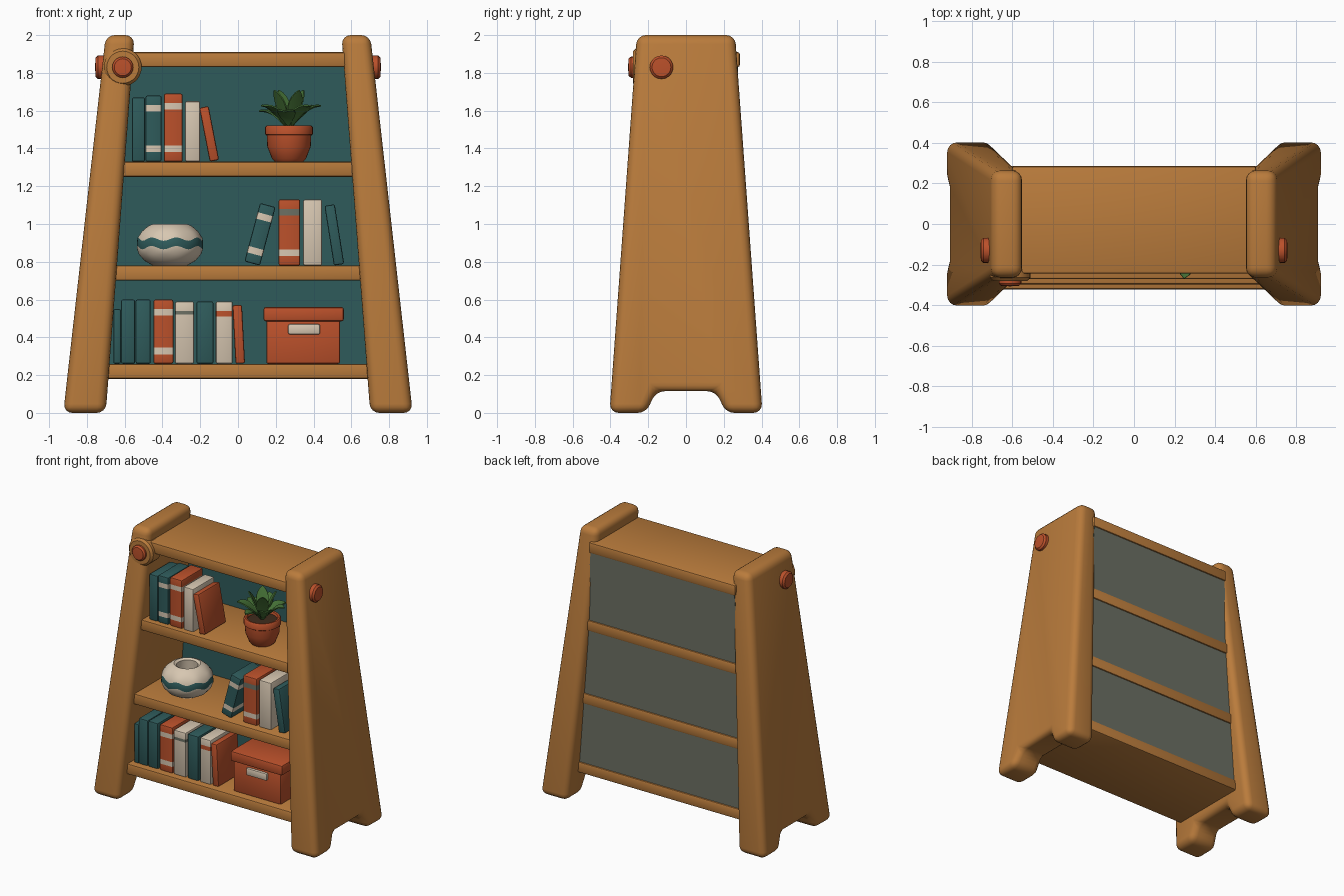
import bpy, bmesh, math
from mathutils import Matrix, Vector

if "Cube" in bpy.data.objects:
    bpy.data.objects.remove(bpy.data.objects["Cube"])

COL = {
    "wood": (0.49, 0.20, 0.045), "teal": (0.028, 0.105, 0.105),
    "terracotta": (0.50, 0.082, 0.024), "cream": (0.68, 0.57, 0.44),
    "leaf_green": (0.062, 0.17, 0.038), "grey": (0.15, 0.162, 0.127),
    "soil": (0.05, 0.025, 0.012),
}
MAT = {}
for n, c in COL.items():
    MAT[n] = bpy.data.materials.new(n)
    MAT[n].diffuse_color = (*c, 1)


def make(name, verts, faces, mats, bevel=0.0, seg=2, matrix=None):
    """Mesh object from points; mats is one name or one name per face."""
    if isinstance(mats, str):
        mats = [mats] * len(faces)
    used = list(dict.fromkeys(mats))
    me = bpy.data.meshes.new(name)
    bm = bmesh.new()
    vs = [bm.verts.new(v) for v in verts]
    for f, m in zip(faces, mats):
        bm.faces.new([vs[i] for i in f]).material_index = used.index(m)
    bmesh.ops.remove_doubles(bm, verts=bm.verts, dist=1e-5)
    bmesh.ops.recalc_face_normals(bm, faces=bm.faces)
    bm.to_mesh(me)
    bm.free()
    for m in used:
        me.materials.append(MAT[m])
    ob = bpy.data.objects.new(name, me)
    bpy.context.collection.objects.link(ob)
    if matrix:
        ob.matrix_world = matrix
    if bevel:
        b = ob.modifiers.new("bevel", "BEVEL")
        b.width, b.segments, b.limit_method = bevel, seg, "ANGLE"
    return ob


def stack(name, levels, mats, bevel=0.0, matrix=None):
    """Box of stacked rectangles (z, x0, x1, y0, y1), one colour per layer."""
    v, f, m = [], [], []
    for z, x0, x1, y0, y1 in levels:
        v += [(x0, y0, z), (x1, y0, z), (x1, y1, z), (x0, y1, z)]
    k = len(levels) - 1
    mats = [mats] * k if isinstance(mats, str) else mats
    for i in range(k):
        for j in range(4):
            n = (j + 1) % 4
            f.append((4 * i + j, 4 * i + n, 4 * i + 4 + n, 4 * i + 4 + j))
            m.append(mats[i])
    f += [(3, 2, 1, 0), tuple(4 * k + j for j in range(4))]
    m += [mats[0], mats[-1]]
    return make(name, v, f, m, bevel, matrix=matrix)


def lathe(name, prof, mats, matrix, n=32, wave=()):
    """Turned shape from (radius, height) rows; rows in wave get a wavy height."""
    v, f, m = [], [], []
    k = len(prof) - 1
    mats = [mats] * k if isinstance(mats, str) else mats
    for i, (r, z) in enumerate(prof):
        for j in range(n):
            a = 2 * math.pi * j / n
            dz = 0.009 * math.sin(8 * a) if i in wave else 0
            v.append((r * math.cos(a), r * math.sin(a), z + dz))
    for i in range(k):
        for j in range(n):
            q = (j + 1) % n
            a, b, c, d = i * n + j, i * n + q, i * n + n + q, i * n + n + j
            # collapse the quads that touch the axis
            f.append((a, c, d) if prof[i][0] == 0 else (a, b, c) if prof[i + 1][0] == 0 else (a, b, c, d))
            m.append(mats[i])
    return make(name, v, f, m, matrix=matrix)


def outer(z):
    return 0.925 - 0.1125 * z


def inner(z):
    return 0.70 - 0.076 * z


# leaning side panels with a notch between the feet
side = [(-0.405, 0), (-0.21, 0), (-0.16, 0.115), (0.16, 0.115), (0.21, 0),
        (0.405, 0), (0.26, 2), (-0.26, 2)]
for s, tag in ((-1, "left"), (1, "right")):
    v = [(s * outer(z), y, z) for y, z in side] + [(s * inner(z), y, z) for y, z in side]
    f = [tuple(range(8)), tuple(range(15, 7, -1))]
    f += [(i, (i + 1) % 8, 8 + (i + 1) % 8, 8 + i) for i in range(8)]
    make(tag + "_side_panel", v, f, "wood", 0.048, 4)

# shelves, top board
for name, z0, z1 in (("bottom_shelf", 0.18, 0.26), ("lower_shelf", 0.70, 0.78),
                     ("upper_shelf", 1.25, 1.33), ("top_board", 1.83, 1.91)):
    w, y0 = inner(z0) + 0.04, -0.33 + 0.047 * z0
    stack(name, [(z, -w, w, y0, 0.285) for z in (z0, z1)], "wood", 0.012)

# back panel: teal inside, grey outside
back = stack("back_panel", [(z, -inner(z) - 0.03, inner(z) + 0.03, 0.255, 0.275)
                            for z in (0.21, 1.88)], "teal")
back.data.materials.append(MAT["grey"])
for p in back.data.polygons:
    p.material_index = 1 if p.normal.y > 0.5 else 0

# pegs and the wooden boss at the front left
PEG = [(0, -0.05), (0.062, -0.05), (0.062, 0.025), (0.05, 0.037), (0, 0.04)]
for s, tag in ((-1, "left"), (1, "right")):
    lathe(tag + "_peg", PEG, "terracotta",
          Matrix.Translation((s * 0.717, -0.13, 1.83)) @ Matrix.Rotation(s * math.pi / 2, 4, "Y"), 20)
front = Matrix.Rotation(math.pi / 2, 4, "X")
lathe("front_boss", [(0, -0.1), (0.10, -0.1), (0.10, -0.012), (0.085, 0.004), (0, 0.006)],
      "wood", Matrix.Translation((-0.61, -0.276, 1.83)) @ front, 28)
lathe("front_peg", [(r * 0.9, z) for r, z in PEG], "terracotta",
      Matrix.Translation((-0.61, -0.267, 1.83)) @ front, 20)

# books: x centre, width, height, colour, bands (z0, z1, colour), lean in degrees
T, O, C, G = "teal", "terracotta", "cream", "grey"


def two(h, c=C, c2=C):
    return [(0.05, 0.085, c), (h - 0.085, h - 0.05, c2)]


ROWS = [
    ("upper", 1.33, -0.24, 0.25, [
        (-0.527, 0.07, 0.34, T, [], 0), (-0.447, 0.085, 0.35, T, two(0.35), 0),
        (-0.343, 0.10, 0.36, O, two(0.36), 0), (-0.24, 0.08, 0.32, C, [], 0),
        (-0.125, 0.05, 0.29, O, [], -11)]),
    ("middle", 0.78, -0.25, 0.25, [
        (0.075, 0.085, 0.32, T, two(0.32), 15), (0.272, 0.115, 0.35, O, two(0.35, C, G), 0),
        (0.395, 0.10, 0.35, C, [], 0), (0.535, 0.055, 0.32, T, [], -9)]),
    ("lower", 0.26, -0.28, 0.25, [
        (-0.64, 0.04, 0.29, T, [], 0), (-0.582, 0.075, 0.34, T, [], 0),
        (-0.502, 0.08, 0.34, T, [], 0), (-0.395, 0.105, 0.34, O, two(0.34), 0),
        (-0.283, 0.10, 0.33, C, [(0.26, 0.28, G)], 0), (-0.175, 0.09, 0.33, T, [], 0),
        (-0.073, 0.09, 0.33, C, [(0.25, 0.28, O)], 0), (0.012, 0.05, 0.31, O, [], -3)]),
]
for row, z, y, d, books in ROWS:
    for i, (x, w, h, col, bands, lean) in enumerate(books):
        zs, ms = [0], []
        for b0, b1, bc in bands:
            zs += [b0, b1]
            ms += [col, bc]
        zs.append(h)
        ms.append(col)
        a = math.radians(lean)
        mw = Matrix.Translation((x, y, z + abs(math.sin(a)) * w / 2)) @ Matrix.Rotation(a, 4, "Y")
        stack(f"{row}_book_{i + 1}", [(q, -w / 2, w / 2, 0, d) for q in zs], ms, 0.01, mw)

# storage box with lid and handle
stack("box_body", [(0.26, 0.15, 0.54, -0.27, -0.01), (0.50, 0.15, 0.54, -0.27, -0.01)], O, 0.01)
stack("box_lid", [(0.485, 0.135, 0.56, -0.285, 0.005), (0.56, 0.135, 0.56, -0.285, 0.005)], O, 0.012)
stack("box_handle", [(0.415, 0.265, 0.435, -0.288, -0.26), (0.47, 0.265, 0.435, -0.288, -0.26)], C, 0.01)

# round bowl with a wavy teal band
lathe("bowl", [(0, 0), (0.09, 0), (0.135, 0.025), (0.165, 0.06), (0.176, 0.095), (0.173, 0.14),
               (0.15, 0.18), (0.115, 0.21), (0.09, 0.22), (0.072, 0.21), (0.075, 0.17),
               (0.08, 0.08), (0, 0.07)],
      [C] * 4 + [T] + [C] * 7, Matrix.Translation((-0.36, -0.08, 0.78)), 64, (4, 5))

# plant pot with soil
POT = Vector((0.27, -0.10, 1.33))
lathe("plant_pot", [(0, 0), (0.075, 0), (0.09, 0.015), (0.115, 0.08), (0.118, 0.14), (0.126, 0.145),
                    (0.126, 0.182), (0.118, 0.192), (0.105, 0.19), (0.10, 0.172), (0, 0.178)],
      [O] * 9 + ["soil"], Matrix.Translation(POT))


def leaf(name, azim, reach, rise, droop, width):
    """Arched leaf folded along its middle."""
    v, f, n = [], [], 8
    for i in range(n + 1):
        t = i / n
        w = 0.006 + width * math.sin(math.pi * max(0, (t - 0.15) / 0.85) ** 0.9) if i < n else 0.001
        r, h = reach * t, rise * t - droop * t * t
        v += [(r, -w, h + w * 0.25), (r, 0, h), (r, w, h + w * 0.25)]
    for i in range(n):
        f += [(3 * i + j, 3 * i + j + 1, 3 * i + j + 4, 3 * i + j + 3) for j in (0, 1)]
    ob = make(name, v, f, "leaf_green", matrix=Matrix.Translation(POT + Vector((0, 0, 0.17)))
              @ Matrix.Rotation(math.radians(azim), 4, "Z"))
    ob.modifiers.new("thickness", "SOLIDIFY").thickness = 0.008


# low spreading leaves and steep upper leaves
for i in range(7):
    leaf(f"outer_leaf_{i + 1}", i * 360 / 7 + 5, 0.17, 0.25 - 0.03 * (i % 2), 0.12, 0.04)
for i in range(4):
    leaf(f"inner_leaf_{i + 1}", i * 90 + 35, 0.09, 0.25, 0.04, 0.036)

# apply the bevels, then smooth the rounded parts
for ob in bpy.context.scene.objects:
    ob.select_set(True)
bpy.context.view_layer.objects.active = bpy.context.scene.objects[0]
bpy.ops.object.convert(target="MESH")
bpy.ops.object.shade_smooth_by_angle(angle=math.radians(40))

for m in bpy.data.materials:
    if m.users and not m.is_grease_pencil:
        m.use_nodes = True
        m.node_tree.nodes["Principled BSDF"].inputs["Base Color"].default_value = m.diffuse_color
